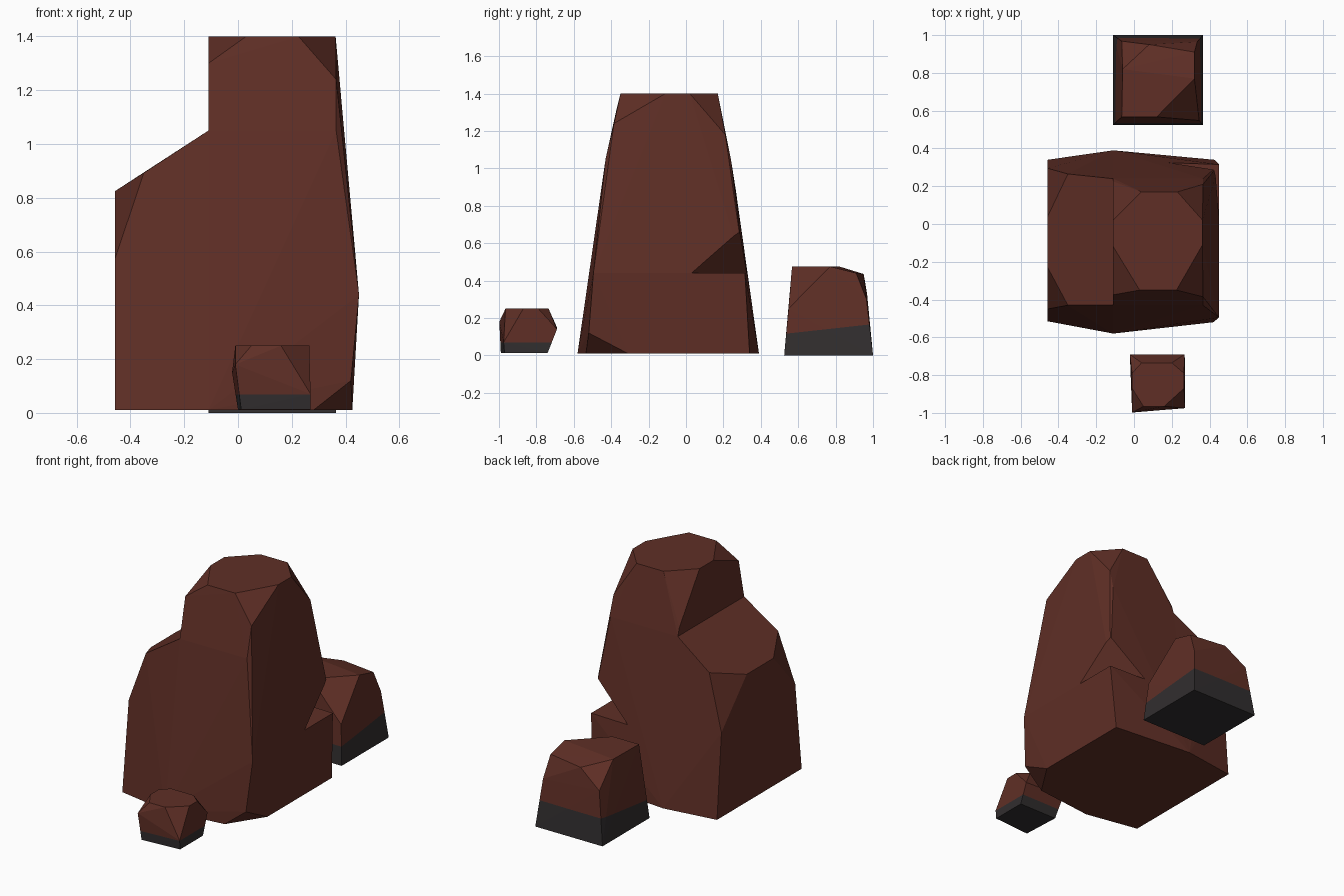
import bpy, bmesh
from mathutils import Vector


def material(name, rgb):
    m = bpy.data.materials.new(name)
    m.diffuse_color = (*rgb, 1)
    return m


BROWN = material("red_brown_rock", (0.115, 0.028, 0.019))
GRAY = material("dark_gray_base", (0.031, 0.027, 0.028))


def rock(name, points, base_plane=None):
    """Faceted convex rock; optional (point, normal) plane below which it is gray."""
    bm = bmesh.new()
    for p in points:
        bm.verts.new(p)
    res = bmesh.ops.convex_hull(bm, input=bm.verts[:])
    loose = [v for v in bm.verts if not v.link_faces]
    bmesh.ops.delete(bm, geom=loose, context='VERTS')
    bmesh.ops.dissolve_limit(bm, angle_limit=0.02, verts=bm.verts[:], edges=bm.edges[:])
    if base_plane:
        co, no = Vector(base_plane[0]), Vector(base_plane[1])
        bmesh.ops.bisect_plane(bm, geom=bm.verts[:] + bm.edges[:] + bm.faces[:],
                               plane_co=co, plane_no=no)
        for f in bm.faces:
            f.material_index = int((f.calc_center_median() - co).dot(no) < 0)
    bmesh.ops.recalc_face_normals(bm, faces=bm.faces[:])
    me = bpy.data.meshes.new(name)
    bm.to_mesh(me)
    bm.free()
    me.materials.append(BROWN)
    if base_plane:
        me.materials.append(GRAY)
    ob = bpy.data.objects.new(name, me)
    bpy.context.collection.objects.link(ob)
    return ob


def boolean(target, tool, operation):
    mod = target.modifiers.new(operation.lower(), 'BOOLEAN')
    mod.operation, mod.object, mod.solver = operation, tool, 'EXACT'
    bpy.context.view_layer.objects.active = target
    bpy.ops.object.modifier_apply(modifier=mod.name)
    bpy.data.objects.remove(tool)


# Tall rock: main column with chamfered top corners
tall = rock("tall_rock", [
    (0.04, 0.17, 1.4), (0.23, 0.17, 1.4), (0.363, 0.02, 1.4), (0.363, -0.11, 1.4),
    (0.225, -0.35, 1.4), (0.03, -0.35, 1.4), (-0.11, -0.12, 1.4), (-0.11, 0.02, 1.4),
    (0.365, -0.385, 1.24), (-0.11, -0.375, 1.3), (0.365, 0.21, 1.18), (-0.11, 0.225, 1.1),
    (-0.11, -0.43, 1.05), (0.365, -0.43, 1.05), (0.365, 0.24, 1.05), (-0.11, 0.24, 1.05),
    (0.45, -0.495, 0.44), (0.45, 0.315, 0.44),
    (0.42, -0.52, 0.12), (0.28, -0.535, 0.01), (0.425, -0.31, 0.01), (0.425, 0.34, 0.01),
    (-0.11, -0.58, 0.01), (-0.11, 0.39, 0.01)])

# Sloping left shoulder, its inner point buried in the column
shoulder = rock("shoulder", [
    (-0.11, -0.43, 1.05), (-0.11, 0.24, 1.05), (-0.11, -0.58, 0.01), (-0.11, 0.39, 0.01),
    (-0.35, -0.43, 0.893), (-0.35, 0.265, 0.893), (-0.457, -0.23, 0.825), (-0.457, 0.04, 0.825),
    (-0.457, -0.45, 0.575), (-0.457, 0.295, 0.55), (-0.457, -0.515, 0.01), (-0.457, 0.34, 0.01),
    (0.0, -0.08, 0.5)])
boolean(tall, shoulder, 'UNION')

# Notch with a flat ledge in the right rear corner
notch = rock("notch_cutter", [
    (0.53, -0.06, 0.44), (0.09, 0.43, 0.44), (0.46, 0.33, 0.74),
    (0.7, 0.6, 0.44), (0.7, 0.6, 0.9)])
boolean(tall, notch, 'DIFFERENCE')

# Middle rock behind, with gray base
rock("rear_rock", [
    (-0.11, 0.525, 0), (0.365, 0.525, 0), (0.365, 1.0, 0), (-0.11, 1.0, 0),
    (-0.065, 0.567, 0.475), (0.12, 0.567, 0.475), (0.32, 0.77, 0.475), (-0.06, 0.82, 0.475),
    (0.345, 0.548, 0.25), (0.32, 0.91, 0.44), (0.08, 0.95, 0.435), (-0.065, 0.968, 0.33),
    (0.335, 0.965, 0.3)],
    ((0, 0.525, 0.115), (0, -0.11, 1)))

# Small rock in front, with gray base
rock("front_rock", [
    (0.05, -0.965, 0.25), (0.16, -0.965, 0.25), (0.265, -0.87, 0.25), (0.265, -0.79, 0.25),
    (0.2, -0.735, 0.25), (0.04, -0.735, 0.25), (-0.01, -0.79, 0.25), (-0.01, -0.87, 0.25),
    (-0.01, -0.998, 0.18), (0.27, -0.975, 0.07), (0.268, -0.69, 0.14), (-0.022, -0.69, 0.15),
    (0.012, -0.99, 0.012), (0.27, -0.97, 0.012), (0.27, -0.74, 0.012), (0.0, -0.74, 0.012)],
    ((0, -0.85, 0.068), (0, 0, 1)))
